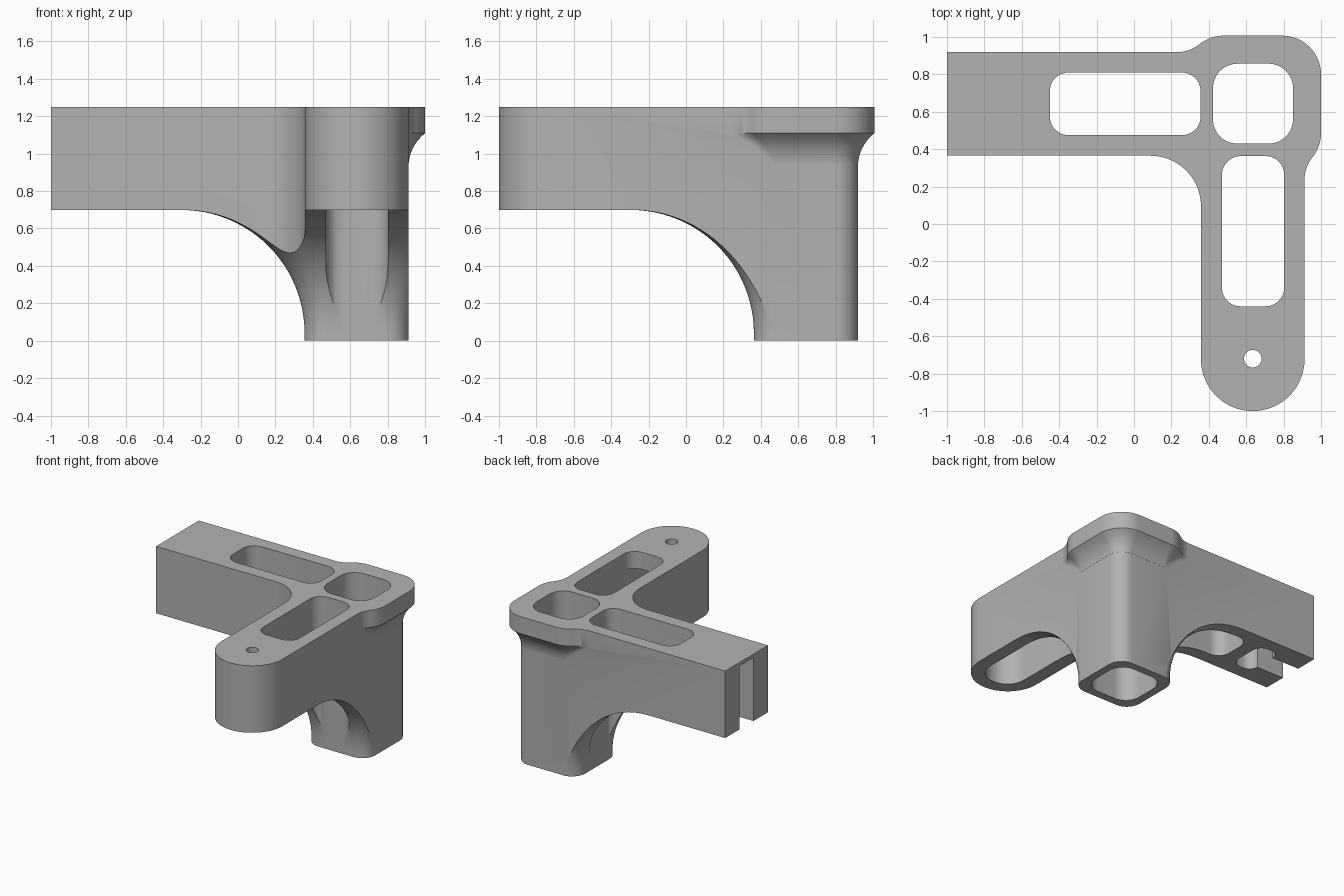
import bpy, bmesh, math

cube = bpy.data.objects.get("Cube")
if cube:
    bpy.data.objects.remove(cube, do_unlink=True)

grey = bpy.data.materials.new("plain grey")
grey.use_nodes = True
grey.diffuse_color = (0.45, 0.45, 0.45, 1)
grey.node_tree.nodes["Principled BSDF"].inputs["Base Color"].default_value = grey.diffuse_color

CX, CY, HALF = 0.635, 0.642, 0.277    # column centre and half width
R0 = 0.12                             # column corner radius
X0, X1 = CX - HALF, CX + HALF
Y0, Y1 = CY - HALF, CY + HALF
TOP, UNDER, LIP = 1.25, 0.70, 1.11


def arc(cx, cy, r, a0, a1, n=12):
    steps = [math.radians(a0 + (a1 - a0) * i / n) for i in range(n + 1)]
    return [(cx + r * math.cos(a), cy + r * math.sin(a)) for a in steps]


def rounded(x0, x1, y0, y1, r):
    return (arc(x1 - r, y1 - r, r, 0, 90) + arc(x0 + r, y1 - r, r, 90, 180)
            + arc(x0 + r, y0 + r, r, 180, 270) + arc(x1 - r, y0 + r, r, 270, 360))


def loft(name, sections):
    """Solid through a stack of (height, outline) sections."""
    bm = bmesh.new()
    rings = [[bm.verts.new((x, y, z)) for x, y in pts] for z, pts in sections]
    for low, high in zip(rings, rings[1:]):
        for i in range(len(low)):
            j = (i + 1) % len(low)
            bm.faces.new((low[i], low[j], high[j], high[i]))
    bm.faces.new(rings[0][::-1])
    bm.faces.new(rings[-1])
    bmesh.ops.recalc_face_normals(bm, faces=bm.faces)
    mesh = bpy.data.meshes.new(name)
    bm.to_mesh(mesh)
    bm.free()
    mesh.materials.append(grey)
    obj = bpy.data.objects.new(name, mesh)
    bpy.context.collection.objects.link(obj)
    return obj


def prism(name, pts, z0, z1):
    return loft(name, [(z0, pts), (z1, pts)])


def combine(target, tool, operation):
    mod = target.modifiers.new(tool.name, "BOOLEAN")
    mod.operation, mod.solver, mod.object = operation, "EXACT", tool
    bpy.context.view_layer.objects.active = target
    bpy.ops.object.modifier_apply(modifier=mod.name)
    bpy.data.objects.remove(tool, do_unlink=True)


# L-shaped body with a round arm end, rounded corner and inner fillet
inner = 0.27
plan = [(-1, Y1), (-1, Y0)]
plan += arc(X0 - inner, Y0 - inner, inner, 90, 0, 20)
plan += arc(CX, HALF - 1, HALF, 180, 360, 32)
plan += arc(X1 - R0, Y1 - R0, R0, 0, 90)
body = prism("corner_bracket", plan, 0, TOP)

# Column foot flaring up into the underside of the arms
flare_r = 0.66


def offset_square(d):
    return rounded(X0 - d, X1 + d, Y0 - d, Y1 + d, R0 + d)


stack = [(-0.2, offset_square(0.002))]
for i in range(25):
    a = math.radians(90 * i / 24)
    stack.append((0.04 + (flare_r - 0.001) * math.sin(a),
                  offset_square(0.002 + flare_r * (1 - math.cos(a)))))
stack.append((0.8, stack[-1][1]))
flare = loft("flare", stack)
relief = prism("relief", [(-3, -3), (3, -3), (3, 3), (-3, 3)], -0.1, UNDER)
combine(relief, flare, "DIFFERENCE")
combine(body, relief, "DIFFERENCE")


# Corner lip, blended into the walls along both arms
def lip_outline(d, blend=0.2):
    r = R0 + d
    wall = HALF - 0.001                      # local frame about the column centre
    cx, cy = -0.155, HALF - R0
    dy = wall + blend - cy
    dx = math.sqrt(max((r + blend) ** 2 - dy ** 2, 0))
    tilt = math.degrees(math.atan2(dy, dx))
    half = [(cx - dx, wall - 0.05)]
    half += arc(cx - dx, wall + blend, blend, -90, -tilt)
    half += arc(cx, cy, r, 180 - tilt, 90)
    half += arc(HALF - R0, HALF - R0, r, 90, 45, 8)
    other = [(y, x) for x, y in half[-2::-1]]
    return [(CX + x, CY + y) for x, y in half + other + [(-0.1, -0.1)]]


lip_d, curve_r, rise = 0.088, 0.225, 0.18
stack = []
for i in range(11):
    h = rise * (0.12 + 0.88 * i / 10)
    stack.append((LIP - rise + h, lip_outline(curve_r - math.sqrt(curve_r ** 2 - h ** 2))))
stack[-1] = (LIP, lip_outline(lip_d))
stack.append((TOP, lip_outline(lip_d)))
combine(body, loft("corner_lip", stack), "UNION")

# Openings through the arms, column and round end
openings = {
    "column_opening": rounded(0.422, 0.85, 0.43, 0.857, 0.13),
    "side_arm_slot": rounded(-0.45, 0.356, 0.475, 0.81, 0.1),
    "front_arm_slot": rounded(0.47, 0.803, -0.44, 0.363, 0.1),
    "bolt_hole": arc(CX, -0.72, 0.047, 0, 345, 23),
}
for name, pts in openings.items():
    combine(body, prism(name, pts, -0.5, 2), "DIFFERENCE")

# Blind pockets from below: round end recess, and T-shaped end groove
pockets = {
    "round_end_recess": (rounded(0.472, 0.801, -0.89, -0.15, 0.16), LIP),
    "end_groove": (rounded(-1.2, -0.62, CY - 0.09, CY + 0.09, 0.02), 1.22),
    "cross_groove": (rounded(-0.75, -0.56, CY - 0.167, CY + 0.167, 0.08), 1.22),
}
for name, (pts, ceiling) in pockets.items():
    combine(body, prism(name, pts, 0.5, ceiling), "DIFFERENCE")

bpy.ops.object.select_all(action="DESELECT")
body.select_set(True)
bpy.context.view_layer.objects.active = body
bpy.ops.object.shade_smooth_by_angle(angle=math.radians(30))
